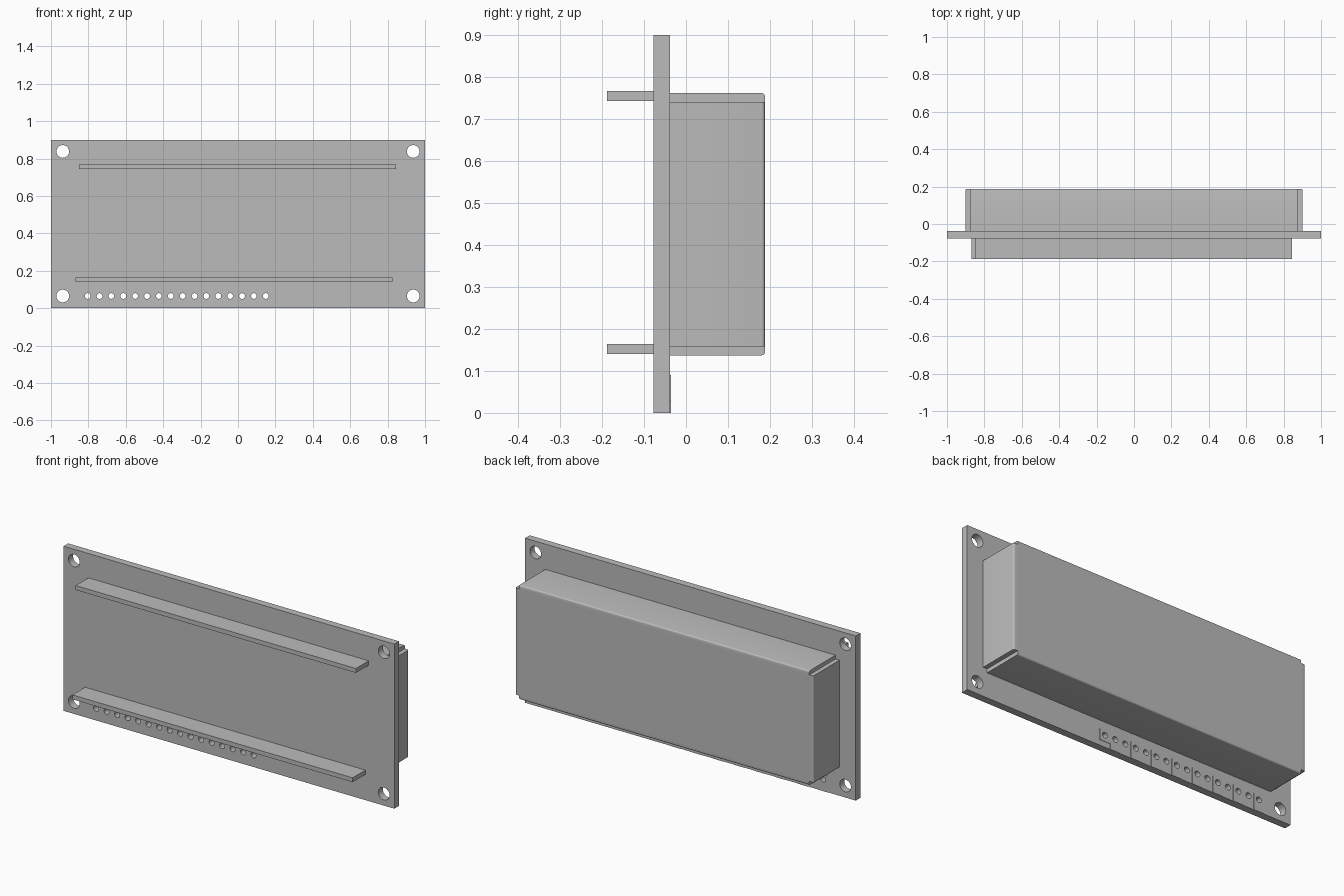
import bpy, bmesh
from mathutils import Matrix

cube = bpy.data.objects.get("Cube")
if cube:
    bpy.data.objects.remove(cube, do_unlink=True)

grey = bpy.data.materials.new("plain grey")
grey.use_nodes = True
GREY = (0.5, 0.5, 0.5, 1)
grey.diffuse_color = GREY
grey.node_tree.nodes["Principled BSDF"].inputs["Base Color"].default_value = GREY

FRONT, BACK = -0.078, -0.038      # faces of the board
PITCH, FIRST = 0.0635, -0.804     # row of pin holes
HOLE_Z = 0.065


def add_box(bm, x, y, z):
    """Add a box given (min, max) along each axis."""
    size = [b - a for a, b in (x, y, z)]
    mid = [(a + b) / 2 for a, b in (x, y, z)]
    bmesh.ops.create_cube(bm, size=1, matrix=Matrix.Translation(mid) @ Matrix.Diagonal((*size, 1)))


def add_drill(bm, x, z, radius, sides):
    """Add a cylinder running through the board along y."""
    place = Matrix.Translation((x, FRONT, z)) @ Matrix.Rotation(1.5707963, 4, 'X')
    bmesh.ops.create_cone(bm, cap_ends=True, segments=sides, radius1=radius,
                          radius2=radius, depth=0.4, matrix=place)


def finish(bm, name):
    bmesh.ops.recalc_face_normals(bm, faces=bm.faces)
    mesh = bpy.data.meshes.new(name)
    bm.to_mesh(mesh)
    bm.free()
    mesh.materials.append(grey)
    obj = bpy.data.objects.new(name, mesh)
    bpy.context.collection.objects.link(obj)
    return obj


def activate(obj):
    bpy.ops.object.select_all(action='DESELECT')
    obj.select_set(True)
    bpy.context.view_layer.objects.active = obj


# Drills for the mounting holes and the pin row
bm = bmesh.new()
for x in (-0.937, 0.937):
    for z in (HOLE_Z, 0.838):
        add_drill(bm, x, z, 0.034, 32)
pins = [FIRST + PITCH * i for i in range(16)]
for x in pins:
    add_drill(bm, x, HOLE_Z, 0.0155, 16)
drills = finish(bm, "hole_cutter")
drills.hide_render = True

# Circuit board
bm = bmesh.new()
add_box(bm, (-1, 1), (FRONT, BACK), (0, 0.9))
board = finish(bm, "board")

# Thin pads around alternate pins on the back, plus one at the last pin
bm = bmesh.new()
for x in pins[::2]:
    add_box(bm, (x - PITCH / 2, x + PITCH / 2), (BACK, BACK + 0.002), (0, 0.09))
x = pins[-1]
add_box(bm, (x - PITCH / 2, x + PITCH / 2), (BACK, BACK + 0.002), (0.03, 0.09))
pads = finish(bm, "pin_pads")

for obj in (board, pads):
    cut = obj.modifiers.new("holes", 'BOOLEAN')
    cut.operation = 'DIFFERENCE'
    cut.solver = 'EXACT'
    cut.object = drills
    activate(obj)
    bpy.ops.object.modifier_apply(modifier=cut.name)
bpy.data.objects.remove(drills, do_unlink=True)

# Folded housing: outline with notched corners, pushed backwards
X, XN, Z0, Z1, N = 0.902, 0.877, 0.137, 0.762, 0.021
outline = [(-XN, Z0), (XN, Z0), (XN, Z0 + N), (X, Z0 + N), (X, Z1 - N), (XN, Z1 - N),
           (XN, Z1), (-XN, Z1), (-XN, Z1 - N), (-X, Z1 - N), (-X, Z0 + N), (-XN, Z0 + N)]
bm = bmesh.new()
base = bm.faces.new([bm.verts.new((x, BACK, z)) for x, z in outline])
pushed = bmesh.ops.extrude_face_region(bm, geom=[base], use_keep_orig=True)["geom"]
back_verts = [v for v in pushed if isinstance(v, bmesh.types.BMVert)]
bmesh.ops.translate(bm, verts=back_verts, vec=(0, 0.226, 0))
rims = [e for e in bm.edges
        if all(v.co.y > 0.1 for v in e.verts) and e.calc_length() > 0.1]
bmesh.ops.bevel(bm, geom=rims, offset=0.008, segments=4, profile=0.5, affect='EDGES')
housing = finish(bm, "housing")
activate(housing)
bpy.ops.object.shade_smooth_by_angle(angle=0.6)

# Two rails on the front
for name, x, z in (("upper_rail", (-0.85, 0.845), (0.743, 0.767)),
                   ("lower_rail", (-0.87, 0.825), (0.14, 0.164))):
    bm = bmesh.new()
    add_box(bm, x, (-0.188, FRONT), z)
    finish(bm, name)
